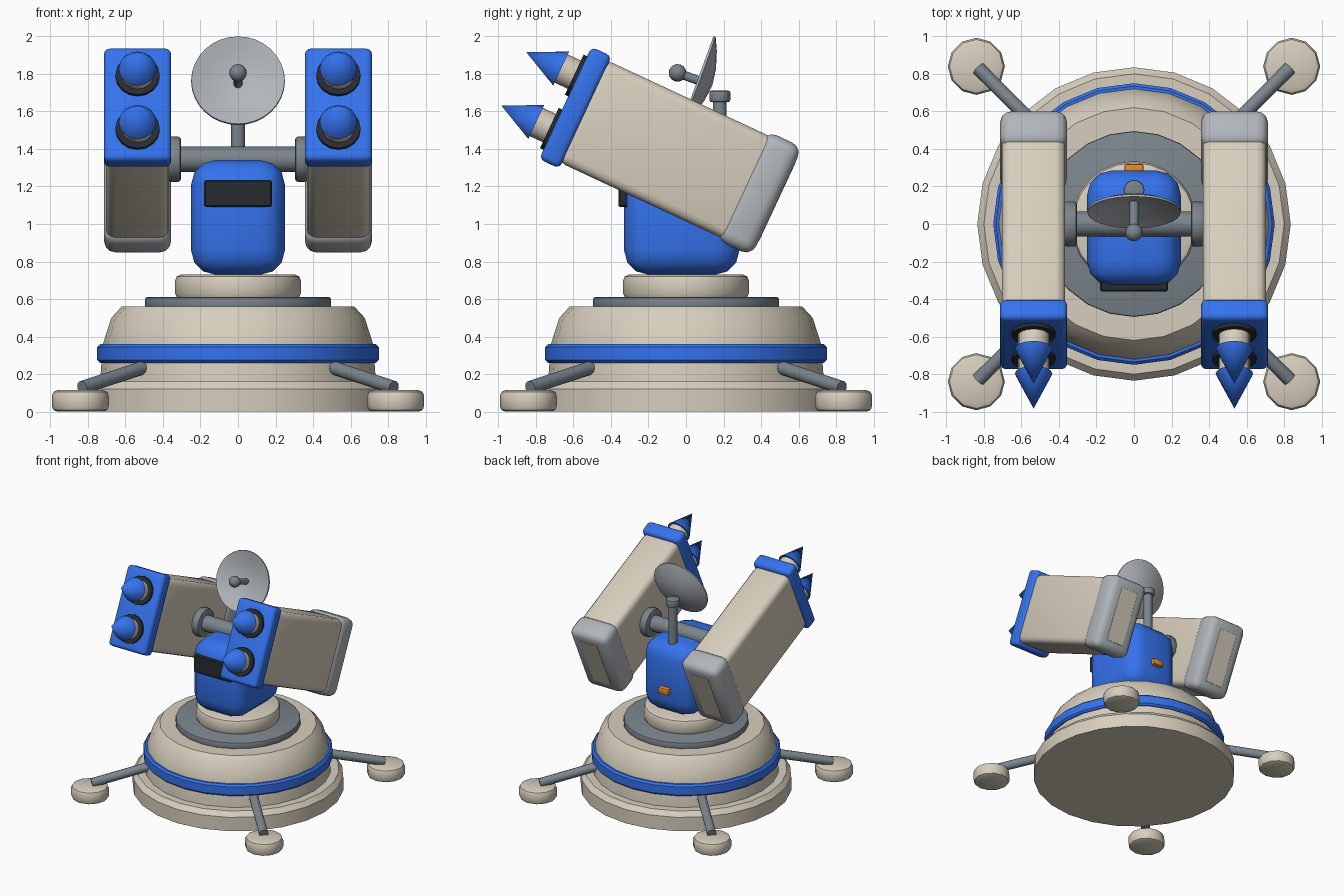
import bpy, bmesh, math
from mathutils import Matrix, Vector

if "Cube" in bpy.data.objects:
    bpy.data.objects.remove(bpy.data.objects["Cube"])

def material(name, rgb):
    m = bpy.data.materials.new(name)
    m.diffuse_color = (*rgb, 1)
    m.use_nodes = True
    m.node_tree.nodes["Principled BSDF"].inputs["Base Color"].default_value = m.diffuse_color
    return m

BEIGE = material("beige", (0.68, 0.62, 0.51))
BLUE = material("blue", (0.035, 0.17, 0.85))
STEEL = material("steel", (0.20, 0.235, 0.265))
SILVER = material("silver", (0.44, 0.47, 0.50))
DARK = material("dark", (0.02, 0.024, 0.028))
ORANGE = material("orange", (0.80, 0.26, 0.02))

def finish(name, bm, mat, matrix):
    bmesh.ops.recalc_face_normals(bm, faces=bm.faces)
    me = bpy.data.meshes.new(name)
    bm.to_mesh(me)
    bm.free()
    me.materials.append(mat)
    ob = bpy.data.objects.new(name, me)
    bpy.context.collection.objects.link(ob)
    ob.matrix_world = matrix
    bpy.ops.object.select_all(action='DESELECT')
    ob.select_set(True)
    bpy.context.view_layer.objects.active = ob
    bpy.ops.object.shade_smooth_by_angle(angle=math.radians(32))
    return ob

def lathe(name, profile, mat, matrix=Matrix(), sides=24):
    """Spin (radius, height) points about local z."""
    bm = bmesh.new()
    vs = [bm.verts.new((r, 0, z)) for r, z in profile]
    es = [bm.edges.new(p) for p in zip(vs, vs[1:])]
    bmesh.ops.spin(bm, geom=vs + es, cent=(0, 0, 0), axis=(0, 0, 1),
                   angle=math.tau, steps=sides)
    bmesh.ops.remove_doubles(bm, verts=bm.verts, dist=1e-4)
    return finish(name, bm, mat, matrix)

def disc(r, z0, z1, c=0.0):
    """Profile of a solid disc with chamfer c."""
    if not c:
        return [(0, z0), (r, z0), (r, z1), (0, z1)]
    return [(0, z0), (r - c, z0), (r - c * .3, z0 + c * .3), (r, z0 + c),
            (r, z1 - c), (r - c * .3, z1 - c * .3), (r - c, z1), (0, z1)]

def along(start, direction):
    """Frame at start with local z along direction."""
    return Matrix.Translation(start) @ Vector(direction).to_track_quat('Z', 'Y').to_matrix().to_4x4()

def rod(name, a, b, r, mat, sides=12, c=0.0):
    d = Vector(b) - Vector(a)
    return lathe(name, disc(r, 0, d.length, c), mat, along(a, d), sides)

def box(name, lo, hi, mat, bevel, matrix=Matrix(), seg=3):
    bm = bmesh.new()
    bmesh.ops.create_cube(bm, size=1)
    for v in bm.verts:
        v.co = [(l + h) / 2 + c * (h - l) for l, h, c in zip(lo, hi, v.co)]
    bmesh.ops.bevel(bm, geom=bm.edges[:], offset=bevel, segments=seg,
                    profile=0.5, affect='EDGES')
    return finish(name, bm, mat, matrix)

# Stepped round base
lathe("base", [(0, 0), (.835, 0), (.835, .12), (.80, .16), (.735, .16), (.72, .36),
               (.675, .50), (.62, .56), (0, .56)], BEIGE)
lathe("base_band", [(.70, .26), (.735, .26), (.75, .275), (.75, .345),
                    (.735, .36), (.70, .36)], BLUE)
lathe("turntable", disc(.495, .55, .61, .01), STEEL)
lathe("collar", disc(.335, .60, .73, .03), BEIGE)

# Stabiliser legs with foot pads
for sx in (-1, 1):
    for sy in (-1, 1):
        tag = ("left" if sx < 0 else "right") + ("_front" if sy < 0 else "_back")
        rod("leg_" + tag, (sx * .83, sy * .83, .128), (sx * .46, sy * .46, .25), .037, STEEL)
        lathe("foot_" + tag, disc(.152, 0, .115, .03), BEIGE,
              Matrix.Translation((sx * .84, sy * .84, 0)), 12)

# Head with visor and rear light
box("head", (-.25, -.33, .73), (.25, .285, 1.34), BLUE, .13)
box("visor", (-.18, -.36, 1.09), (.18, -.30, 1.235), DARK, .008, seg=1)
box("rear_light", (-.05, .26, .925), (.05, .32, .98), ORANGE, .01, seg=2)

# Cross axle
rod("axle", (-.38, 0, 1.345), (.38, 0, 1.345), .067, STEEL, 16)

# Launcher pods, tilted nose up about the axle
for sx, side in ((-1, "left"), (1, "right")):
    rod("axle_flange_" + side, (sx * .305, 0, 1.345), (sx * .37, 0, 1.345), .12, STEEL, 12, .012)
    pod = Matrix.Translation((sx * .535, 0, 1.345)) @ Matrix.Rotation(math.radians(-25), 4, 'X')
    box("pod_body_" + side, (-.168, -.62, -.30), (.168, .50, .30), BEIGE, .05, pod)
    box("pod_front_" + side, (-.179, -.71, -.33), (.179, -.59, .33), BLUE, .03, pod)
    box("pod_rear_" + side, (-.179, .325, -.32), (.179, .535, .32), SILVER, .06, pod)
    box("exhaust_plate_" + side, (-.085, .50, -.23), (.085, .537, .23), BEIGE, .001, pod, 1)
    # Two missiles per pod
    for h, level in ((-.157, "lower"), (.157, "upper")):
        m = pod @ along((0, -.70, h), (0, -1, 0))
        tag = side + "_" + level
        lathe("tube_ring_" + tag, [(.085, 0), (.118, 0), (.118, .03), (.085, .03)], DARK, m, 16)
        lathe("missile_" + tag, disc(.083, -.02, .11), BEIGE, m, 16)
        lathe("nose_" + tag, [(0, .107), (.1, .107), (0, .312)], BLUE, m, 16)

# Radar mast, dish and feed
rod("mast", (0, .18, 1.20), (0, .18, 1.67), .037, STEEL)
rod("mast_cap", (0, .18, 1.65), (0, .18, 1.71), .056, STEEL, 12, .01)
aim = Vector((0, -math.cos(math.radians(20)), math.sin(math.radians(20))))
dish = along((0, .065, 1.765), aim)
lathe("dish", [(0, -.08), (.09, -.068), (.18, -.04), (.25, -.008), (.248, .004),
               (.18, -.022), (.09, -.046), (0, -.055)], SILVER, dish, 32)
lathe("feed_rod", disc(.024, -.06, .115), STEEL, dish, 12)
lathe("feed_ball", [(.047 * math.sin(math.pi * i / 8), .117 - .047 * math.cos(math.pi * i / 8))
                    for i in range(9)], STEEL, dish, 16)
